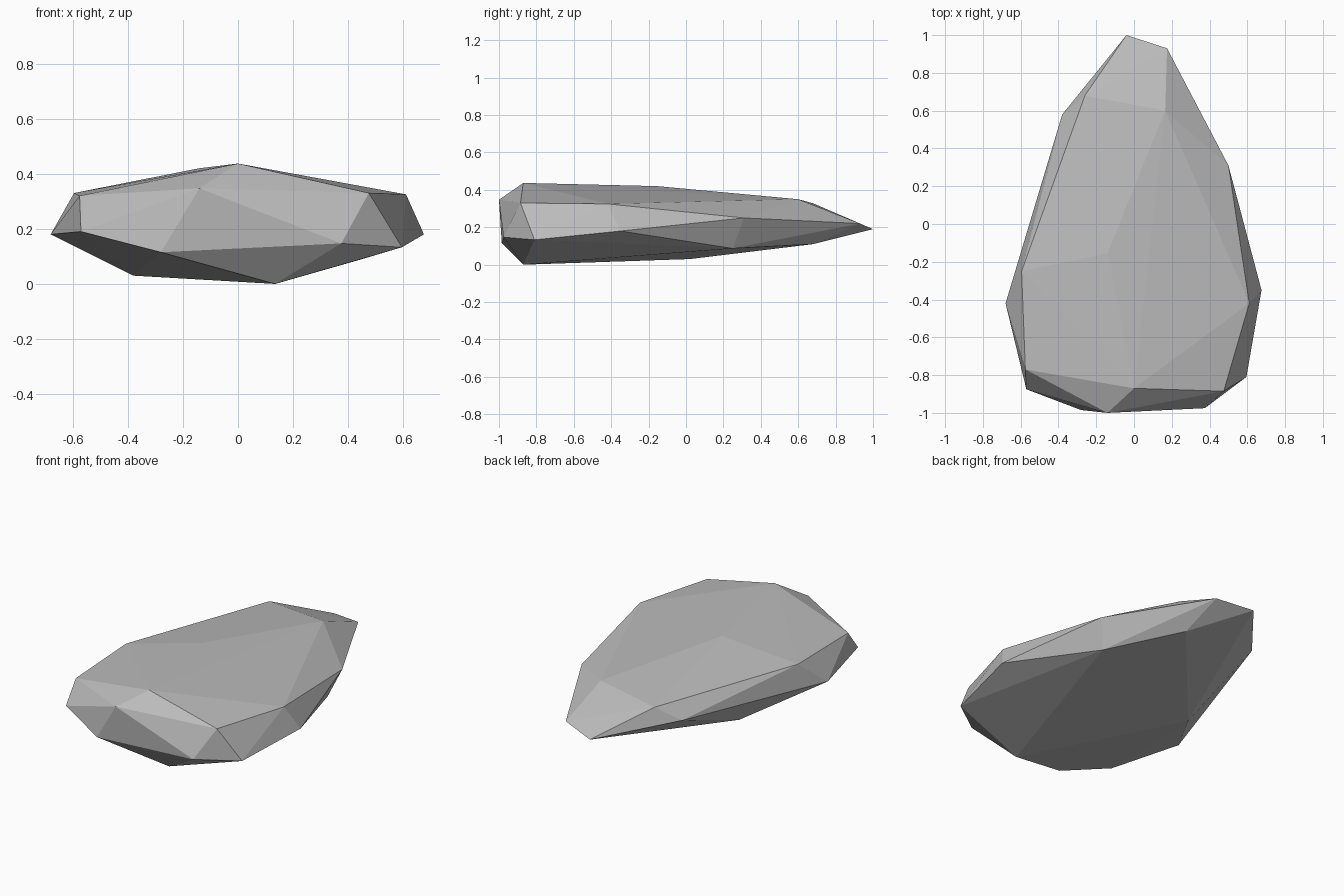
import bpy
import bmesh

# Corner points of the boulder, grouped by level
crown = [(0.0, -0.87, 0.437), (-0.14, -0.155, 0.42), (0.165, 0.60, 0.35)]
shoulder = [(0.475, -0.885, 0.33), (0.61, -0.42, 0.325), (-0.14, -1.0, 0.347),
            (-0.575, -0.77, 0.32), (-0.595, -0.25, 0.33), (-0.26, 0.68, 0.328)]
girdle = [(0.50, 0.31, 0.25), (0.175, 0.93, 0.22), (-0.04, 1.0, 0.19),
          (-0.38, 0.58, 0.24), (-0.68, -0.42, 0.18), (-0.57, -0.875, 0.19),
          (-0.28, -0.985, 0.115), (0.375, -0.975, 0.147),
          (0.595, -0.81, 0.133), (0.675, -0.35, 0.18)]
underside = [(0.135, -0.87, 0.0), (-0.38, 0.02, 0.03),
             (0.44, 0.25, 0.087), (0.19, 0.68, 0.11)]

# Wrap the points in a faceted convex shell
bm = bmesh.new()
for point in crown + shoulder + girdle + underside:
    bm.verts.new(point)
bmesh.ops.convex_hull(bm, input=bm.verts[:])
bmesh.ops.delete(bm, geom=[v for v in bm.verts if not v.link_faces], context='VERTS')
bmesh.ops.recalc_face_normals(bm, faces=bm.faces[:])

mesh = bpy.data.meshes.new("boulder")
bm.to_mesh(mesh)
bm.free()

# Plain grey stone
stone = bpy.data.materials.new("grey stone")
stone.diffuse_color = (0.5, 0.5, 0.5, 1.0)
mesh.materials.append(stone)

boulder = bpy.data.objects.new("boulder", mesh)
bpy.context.collection.objects.link(boulder)
